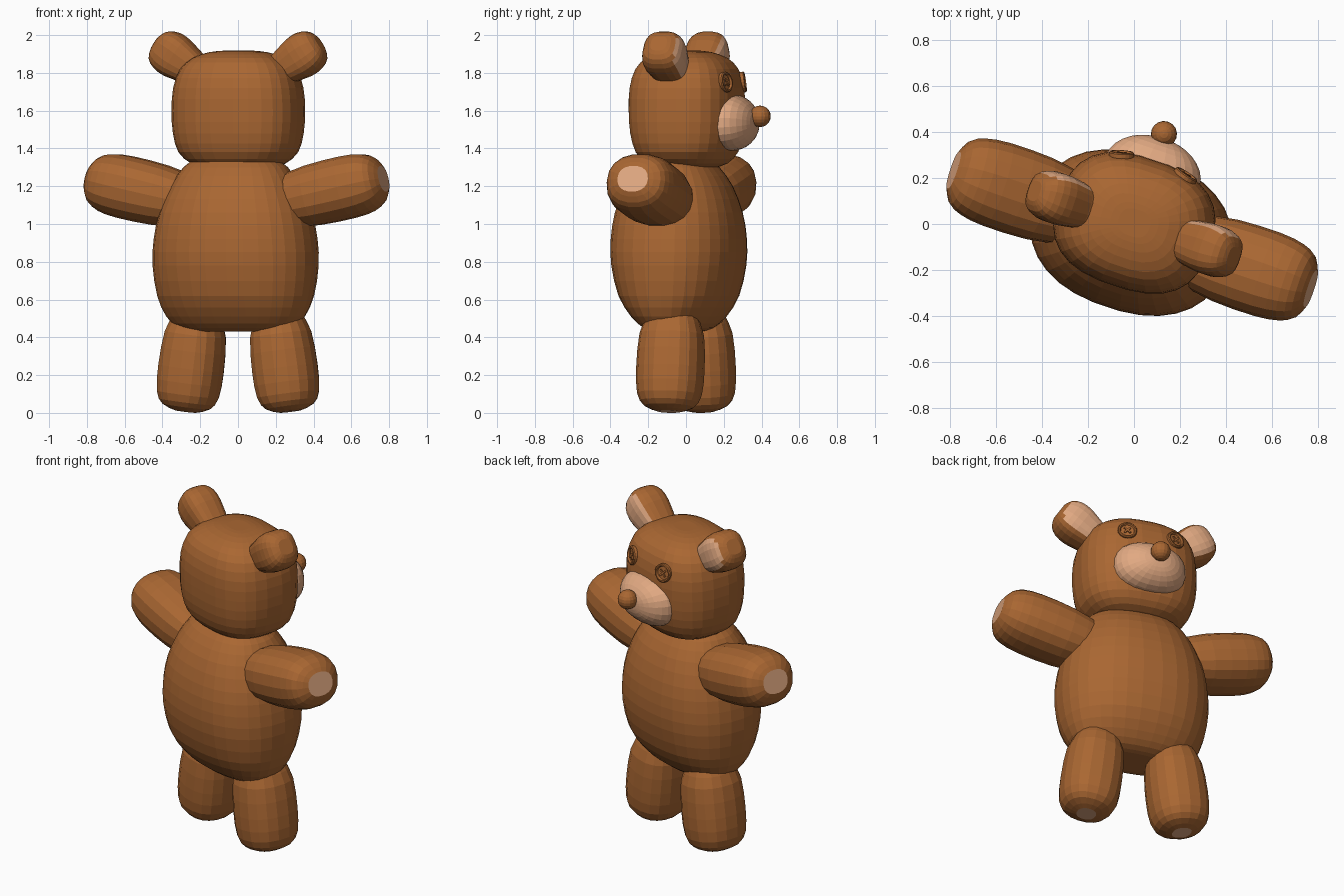
import bpy, bmesh, math
from mathutils import Matrix, Vector

if "Cube" in bpy.data.objects:
    bpy.data.objects.remove(bpy.data.objects["Cube"])

# The bear looks towards +y, turned a little about z
TURN = Matrix.Rotation(math.radians(-18.4), 4, 'Z')


def material(name, rgb):
    m = bpy.data.materials.new(name)
    m.diffuse_color = (*rgb, 1)
    m.use_nodes = True
    m.node_tree.nodes["Principled BSDF"].inputs["Base Color"].default_value = m.diffuse_color
    return m


BROWN = material("brown fur", (0.40, 0.135, 0.032))
CREAM = material("cream pad", (0.76, 0.40, 0.225))


def finish(name, bm, mats):
    bmesh.ops.recalc_face_normals(bm, faces=bm.faces)
    bm.transform(TURN)
    me = bpy.data.meshes.new(name)
    bm.to_mesh(me)
    bm.free()
    for m in mats:
        me.materials.append(m)
    ob = bpy.data.objects.new(name, me)
    bpy.context.collection.objects.link(ob)
    return ob


def smooth_sections(secs, steps):
    """Catmull-Rom interpolation between the given sections."""
    out = []
    for i in range(len(secs) - 1):
        p0, p1, p2, p3 = (secs[max(i - 1, 0)], secs[i], secs[i + 1],
                          secs[min(i + 2, len(secs) - 1)])
        for k in range(steps):
            t = k / steps
            out.append([0.5 * (2 * b + (c - a) * t + (2 * a - 5 * b + 4 * c - d) * t * t
                               + (3 * b - a - 3 * c + d) * t ** 3)
                        for a, b, c, d in zip(p0, p1, p2, p3)])
    return out + [list(secs[-1])]


def loft(name, secs, origin, axis, e1, e2, n=20, power=2.3, steps=2,
         mats=(BROWN,), end_pad=False, rule=None):
    """Skin rounded sections (distance, half size along e1, half size along e2)."""
    o, d, e1, e2 = (Vector(v) for v in (origin, axis, e1, e2))
    d.normalize()
    bm = bmesh.new()
    rings = []
    for s, a, b in smooth_sections(secs, steps):
        ring = []
        for i in range(n):
            t = 2 * math.pi * (i + 0.5) / n
            c, q = math.cos(t), math.sin(t)
            x = math.copysign(abs(c) ** (2 / power), c) * a
            y = math.copysign(abs(q) ** (2 / power), q) * b
            ring.append(bm.verts.new(o + d * s + e1 * x + e2 * y))
        rings.append(ring)
    for r0, r1 in zip(rings, rings[1:]):
        for i in range(n):
            j = (i + 1) % n
            bm.faces.new((r0[i], r0[j], r1[j], r1[i]))
    bm.faces.new(rings[0])
    cap = bm.faces.new(rings[-1])
    bmesh.ops.recalc_face_normals(bm, faces=bm.faces)
    if end_pad:
        cap.material_index = 1
    if rule:
        for f in bm.faces:
            if rule(f.normal, (f.calc_center_median() - o).dot(d)):
                f.material_index = 1
    return finish(name, bm, mats)


X, Y, Z = (1, 0, 0), (0, 1, 0), (0, 0, 1)

# Torso
loft("torso", [(0.43, 0.22, 0.10), (0.45, 0.31, 0.16), (0.51, 0.375, 0.225),
               (0.62, 0.42, 0.295), (0.78, 0.442, 0.335), (0.92, 0.435, 0.34),
               (1.06, 0.405, 0.32), (1.2, 0.345, 0.27), (1.3, 0.28, 0.20),
               (1.36, 0.2, 0.13)],
     (0, -0.04, 0), Z, X, Y, n=32, power=2.3, steps=2)

# Head
loft("head", [(1.295, 0.16, 0.13), (1.32, 0.245, 0.20), (1.38, 0.312, 0.252),
              (1.48, 0.34, 0.28), (1.6, 0.347, 0.288), (1.72, 0.338, 0.284),
              (1.82, 0.302, 0.256), (1.88, 0.235, 0.20), (1.91, 0.15, 0.12),
              (1.918, 0.07, 0.06)],
     (0, 0.005, 0), Z, X, Y, n=28, power=2.6, steps=2)

# Muzzle and nose
loft("muzzle", [(0.15, 0.20, 0.14), (0.24, 0.218, 0.152), (0.31, 0.195, 0.137),
                (0.36, 0.14, 0.098), (0.385, 0.08, 0.055), (0.393, 0.03, 0.02)],
     (0.005, 0, 1.537), Y, X, Z, n=24, mats=(CREAM,))
bm = bmesh.new()
bmesh.ops.create_uvsphere(bm, u_segments=16, v_segments=10, radius=0.057,
                          matrix=Matrix.Translation((0, 0.413, 1.57)))
finish("nose", bm, (BROWN,))

for side, label in ((-1, "left"), (1, "right")):
    # Arm with a cream pad on the paw
    tilt = math.radians(12.5)
    loft(label + "_arm", [(0, 0.14, 0.16), (0.15, 0.163, 0.186), (0.35, 0.168, 0.19),
                          (0.46, 0.155, 0.175), (0.52, 0.122, 0.145), (0.553, 0.07, 0.085)],
         (side * 0.28, -0.025, 1.12), (side * math.cos(tilt), 0, math.sin(tilt)),
         (-side * math.sin(tilt), 0, math.cos(tilt)), Y, n=18,
         mats=(BROWN, CREAM), end_pad=True)

    # Leg with a small cream pad under the foot
    lean = math.radians(7.5)
    loft(label + "_leg", [(0, 0.12, 0.13), (0.1, 0.16, 0.168), (0.28, 0.172, 0.178),
                          (0.42, 0.163, 0.168), (0.485, 0.125, 0.13), (0.512, 0.055, 0.06)],
         (side * 0.225, 0, 0.515), (side * math.sin(lean), 0, -math.cos(lean)),
         (math.cos(lean), 0, side * math.sin(lean)), Y, n=18,
         mats=(BROWN, CREAM), end_pad=True)

    # Ear with a cream front
    up = math.radians(33)
    loft(label + "_ear", [(0, 0.085, 0.085), (0.1, 0.092, 0.098), (0.2, 0.115, 0.112),
                          (0.27, 0.114, 0.108), (0.32, 0.088, 0.085), (0.342, 0.045, 0.045)],
         (side * 0.17, 0, 1.77), (side * math.cos(up), 0, math.sin(up)),
         (-side * math.sin(up), 0, math.cos(up)), Y, n=20, power=2.8,
         mats=(BROWN, CREAM),
         rule=lambda nrm, s: nrm.y > 0.78 and 0.1 < s < 0.32)

    # Button eye: raised rim, sunken middle and crossed stitches
    frame = (Matrix.Translation((side * 0.145, 0.262, 1.75))
             @ Matrix.Rotation(math.radians(-15 * side), 4, 'Z')
             @ Matrix.Rotation(math.radians(8), 4, 'X'))
    bm = bmesh.new()
    rings = []
    for r, h in ((0.05, -0.02), (0.055, 0.0), (0.055, 0.016), (0.05, 0.021),
                 (0.043, 0.021), (0.038, 0.01)):
        rings.append([bm.verts.new((r * math.cos(i * math.pi / 10), h,
                                    r * math.sin(i * math.pi / 10))) for i in range(20)])
    for r0, r1 in zip(rings, rings[1:]):
        for i in range(20):
            j = (i + 1) % 20
            bm.faces.new((r0[i], r0[j], r1[j], r1[i]))
    bm.faces.new(rings[0])
    bm.faces.new(rings[-1])
    for a in (45, -45):
        bmesh.ops.create_cube(bm, size=1, matrix=Matrix.Translation((0, 0.012, 0))
                              @ Matrix.Rotation(math.radians(a), 4, 'Y')
                              @ Matrix.Diagonal((0.05, 0.012, 0.01, 1)))
    bm.transform(frame)
    finish(label + "_eye", bm, (BROWN,))
